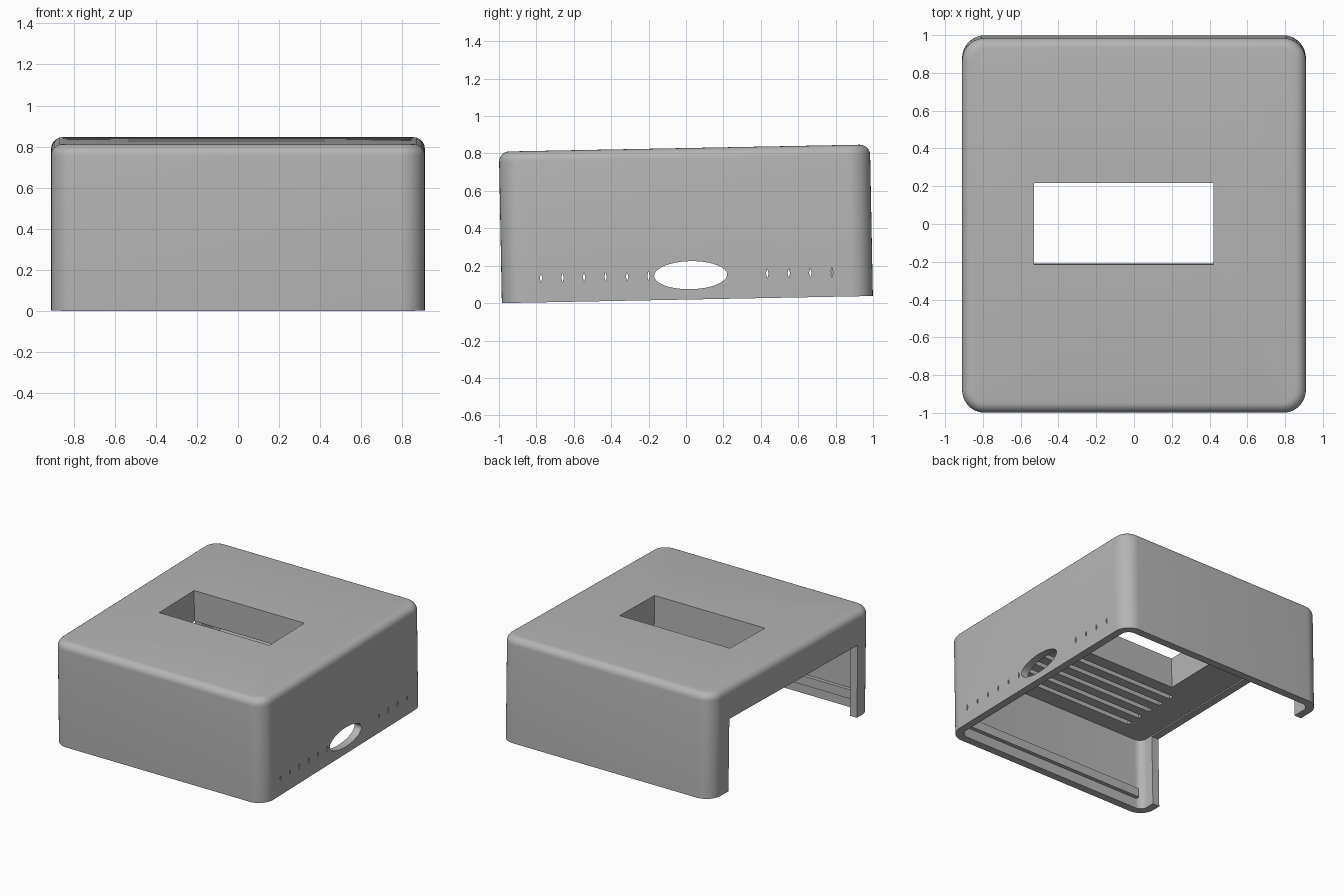
import bpy, bmesh, math
from mathutils import Matrix, Vector

if "Cube" in bpy.data.objects:
    bpy.data.objects.remove(bpy.data.objects["Cube"], do_unlink=True)

W, D, H = 1.82, 1.984, 0.81       # outer width, depth, height
WALL, CEILING = 0.06, 0.57        # wall thickness, underside of the thick lid

grey = bpy.data.materials.new("plain grey")
grey.use_nodes = True
colour = (0.46, 0.46, 0.46, 1)
grey.diffuse_color = colour
grey.node_tree.nodes["Principled BSDF"].inputs["Base Color"].default_value = colour


def finish(bm, name):
    bmesh.ops.recalc_face_normals(bm, faces=bm.faces)
    mesh = bpy.data.meshes.new(name)
    bm.to_mesh(mesh)
    bm.free()
    mesh.materials.append(grey)
    obj = bpy.data.objects.new(name, mesh)
    bpy.context.collection.objects.link(obj)
    return obj


def box(name, x, y, z, corner=0, top=0):
    """Box between (min, max) pairs, with optional rounded upright corners and top rim."""
    bm = bmesh.new()
    size = [b - a for a, b in (x, y, z)]
    mid = [(a + b) / 2 for a, b in (x, y, z)]
    bmesh.ops.create_cube(bm, size=1, matrix=Matrix.Translation(mid) @ Matrix.Diagonal(size + [1]))
    if corner:
        upright = [e for e in bm.edges if abs(e.verts[0].co.z - e.verts[1].co.z) > 0.1]
        bmesh.ops.bevel(bm, geom=upright, offset=corner, segments=10, profile=0.5, affect='EDGES')
    if top:
        rim = [e for e in bm.edges if all(v.co.z > z[1] - 0.001 for v in e.verts)]
        bmesh.ops.bevel(bm, geom=rim, offset=top, segments=6, profile=0.5, affect='EDGES')
    return finish(bm, name)


def side_plug(name, y, z, half_y, half_z, sides):
    """Elliptical or diamond plug running through the left wall."""
    bm = bmesh.new()
    bmesh.ops.create_cone(bm, cap_ends=True, segments=sides, radius1=1, radius2=1, depth=0.3,
                          matrix=Matrix.Rotation(math.pi / 2, 4, 'Y'))
    for v in bm.verts:
        v.co = Vector((v.co.x + W / 2, y + v.co.y * half_y, z + v.co.z * half_z))
    return finish(bm, name)


def combine(target, tool, operation):
    mod = target.modifiers.new("combine", 'BOOLEAN')
    mod.operation = operation
    mod.solver = 'EXACT'
    mod.object = tool
    tool.hide_render = True
    bpy.context.view_layer.objects.active = target
    bpy.ops.object.modifier_apply(modifier=mod.name)
    bpy.data.objects.remove(tool, do_unlink=True)


# Outer shell and its hollow
ix, iy = W / 2 - WALL, D / 2 - WALL
shell = box("case_shell", (-W / 2, W / 2), (-D / 2, D / 2), (0, H), 0.12, 0.055)
cutters = [box("hollow", (-ix, ix), (-iy, iy), (-0.1, CEILING), 0.06)]

# Display window and the wide opening in the right wall
cutters.append(box("window", (-0.53, 0.42), (-0.205, 0.225), (0.3, 1)))
cutters.append(box("side_opening", (-1.1, -0.7), (-0.81, 0.77), (-0.1, 0.56)))

# Oval port and the row of tiny vents in the left wall
cutters.append(side_plug("oval_port", 0.02, 0.13, 0.195, 0.075, 48))
vents = [-0.78 + 0.115 * i for i in range(6)] + [0.43 + 0.115 * i for i in range(4)]
for y in vents:
    cutters.append(side_plug("vent", y, 0.13, 0.007, 0.026, 4))

# Shallow grooves under the lid
for y in vents:
    if abs(y) > 0.25:
        cutters.append(box("groove", (-0.62, 0.62), (y - 0.02, y + 0.02), (0.5, CEILING + 0.05)))

for cutter in cutters:
    combine(shell, cutter, 'DIFFERENCE')

# Snap rails inside the front and back walls
for side in (-1, 1):
    a, b = sorted((side * (iy + 0.02), side * (iy - 0.03)))
    rail = box("rail", (-0.80, 0.80), (a, b), (0.08, 0.15))
    combine(shell, rail, 'UNION')

# The case leans slightly forward; rest its lowest point on the ground
shell.data.transform(Matrix.Rotation(math.radians(1.1), 4, 'X'))
for axis in (1, 2):
    values = [v.co[axis] for v in shell.data.vertices]
    low, high = min(values), max(values)
    shift = Vector((0, 0, 0))
    shift[axis] = -low if axis == 2 else -(low + high) / 2
    shell.data.transform(Matrix.Translation(shift))

bpy.ops.object.select_all(action='DESELECT')
shell.select_set(True)
bpy.context.view_layer.objects.active = shell
bpy.ops.object.shade_smooth_by_angle(angle=math.radians(30))
